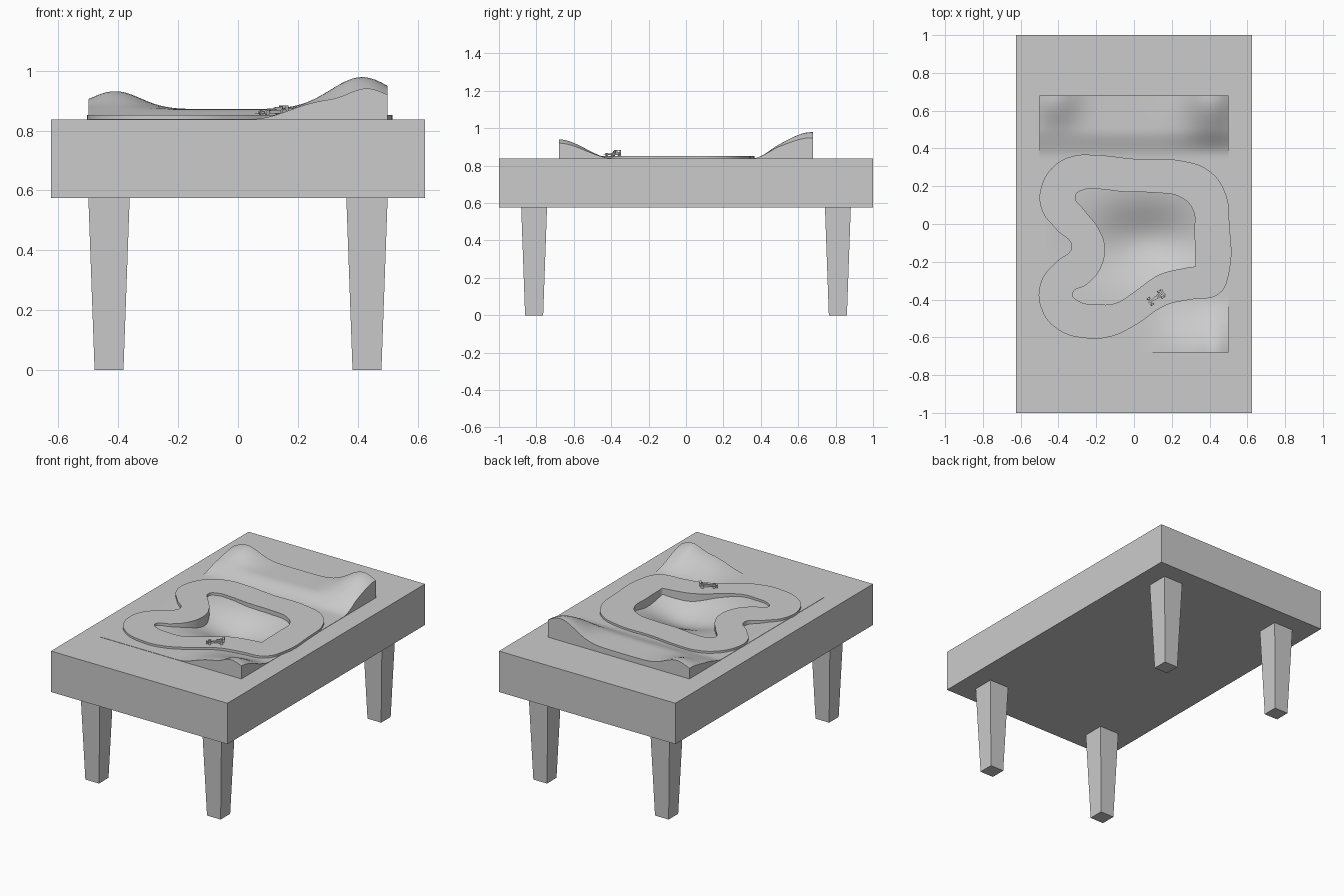
import bpy
import bmesh
from math import exp, radians
from mathutils import Matrix, Vector

cube = bpy.data.objects.get("Cube")
if cube:
    bpy.data.objects.remove(cube, do_unlink=True)

TABLE_TOP = 0.837
TRACK_TOP = 0.852
HALF_X, HALF_Y = 0.5, 0.68

grey = bpy.data.materials.new("plain_grey")
grey.use_nodes = True
grey.diffuse_color = (0.6, 0.6, 0.6, 1)
grey.node_tree.nodes["Principled BSDF"].inputs["Base Color"].default_value = (0.6, 0.6, 0.6, 1)


def finish(name, bm, matrix=None):
    """Turn a bmesh into a named object."""
    bmesh.ops.recalc_face_normals(bm, faces=bm.faces)
    mesh = bpy.data.meshes.new(name)
    bm.to_mesh(mesh)
    bm.free()
    obj = bpy.data.objects.new(name, mesh)
    bpy.context.collection.objects.link(obj)
    mesh.materials.append(grey)
    if matrix:
        obj.matrix_world = matrix
    return obj


def select_only(obj):
    bpy.ops.object.select_all(action="DESELECT")
    obj.select_set(True)
    bpy.context.view_layer.objects.active = obj


def smooth(obj):
    select_only(obj)
    bpy.ops.object.shade_smooth_by_angle(angle=radians(40))


def box(name, center, size, matrix=None, taper=(1, 1), axis=2):
    """Box whose low end along the axis is scaled by taper."""
    bm = bmesh.new()
    bmesh.ops.create_cube(bm, size=1)
    others = [i for i in range(3) if i != axis]
    for v in bm.verts:
        if v.co[axis] < 0:
            for i, t in zip(others, taper):
                v.co[i] *= t
        v.co = Vector(center) + v.co * Vector(size)
    return finish(name, bm, matrix)


def step(low, high, value):
    t = min(max((value - low) / (high - low), 0), 1)
    return t * t * (3 - 2 * t)


def bump(value, center, width):
    return exp(-((value - center) / width) ** 2 / 2)


# Table slab, with an opening in its top for the landscape
bm = bmesh.new()
bmesh.ops.create_cube(bm, size=1)
for v in bm.verts:
    v.co = Vector((v.co.x * 1.25, v.co.y * 2, TABLE_TOP if v.co.z > 0 else 0.575))
bm.normal_update()
top = max(bm.faces, key=lambda f: f.calc_center_median().z)
bmesh.ops.inset_individual(bm, faces=[top], thickness=0.1)
for v in top.verts:
    v.co.x = HALF_X if v.co.x > 0 else -HALF_X
    v.co.y = HALF_Y if v.co.y > 0 else -HALF_Y
bmesh.ops.delete(bm, geom=[top], context="FACES_ONLY")
finish("table_top", bm)

# Four tapered legs
for side, sx in (("left", 1), ("right", -1)):
    for end, sy in (("front", -1), ("back", 1)):
        box(f"{end}_{side}_leg", (sx * 0.431, sy * 0.812, 0.2875),
            (0.138, 0.138, 0.575), taper=(0.7, 0.7))


# Landscape: back ridge with two hills, front hill and central basin
def height(x, y):
    ridge = 0.033 * step(0.35, 0.5, y)
    right_hill = 0.06 * bump(x, -0.41, 0.083) * step(0.45, 0.67, y)
    left_hill = 0.107 * bump(x, 0.415, 0.105) * step(0.37, 0.67, y)
    front = (0.06 * step(0.05, 0.3, x) + 0.042 * bump(x, 0.43, 0.06)) * step(0.39, 0.68, -y)
    basin = 0.1 * bump(x, 0.07, 0.2) * bump(y, -0.09, 0.13)
    # the basin fades out towards the rim
    basin *= step(0, 0.12, HALF_X - abs(x))
    return 0.839 + ridge + left_hill + right_hill + front - basin


bm = bmesh.new()
bmesh.ops.create_grid(bm, x_segments=50, y_segments=68, size=1)
for v in bm.verts:
    x, y = v.co.x * HALF_X, v.co.y * HALF_Y
    v.co = (x, y, height(x, y))
rim = [e for e in bm.edges if e.is_boundary]
skirt = bmesh.ops.extrude_edge_only(bm, edges=rim)["geom"]
for v in skirt:
    if isinstance(v, bmesh.types.BMVert):
        v.co.z = 0.79
smooth(finish("landscape", bm))

# Race track: flat closed loop between two smooth outlines
outer = [(-.2, .365), (0, .345), (.25, .335), (.4, .28), (.485, .16), (.505, 0),
         (.505, -.25), (.45, -.37), (.3, -.4), (.17, -.43), (0, -.54),
         (-.12, -.595), (-.25, -.605), (-.4, -.56), (-.49, -.45), (-.49, -.3),
         (-.41, -.2), (-.33, -.12), (-.41, -.03), (-.49, .08), (-.49, .2),
         (-.42, .31), (-.32, .36)]
inner = [(-.31, .15), (-.27, .18), (-.2, .185), (-.05, .17), (.12, .165),
         (.24, .145), (.31, .08), (.32, -.05), (.325, -.225), (.26, -.235),
         (.13, -.27), (0, -.36), (-.1, -.42), (-.2, -.425), (-.29, -.41),
         (-.325, -.37), (-.25, -.32), (-.18, -.24), (-.155, -.12),
         (-.19, -.02), (-.26, .07)]
curve = bpy.data.curves.new("race_track", "CURVE")
curve.dimensions = "2D"
curve.fill_mode = "BOTH"
curve.extrude = 0.035
curve.resolution_u = 6
for outline in (outer, inner):
    spline = curve.splines.new("BEZIER")
    spline.bezier_points.add(len(outline) - 1)
    spline.use_cyclic_u = True
    for point, (x, y) in zip(spline.bezier_points, outline):
        point.co = (x, y, 0)
        sharp = (x, y) == (.325, -.225)
        point.handle_left_type = point.handle_right_type = "VECTOR" if sharp else "AUTO"
curve.materials.append(grey)
track = bpy.data.objects.new("race_track", curve)
track.location.z = TRACK_TOP - curve.extrude
bpy.context.collection.objects.link(track)
select_only(track)
bpy.ops.object.convert(target="MESH")

# Small open-wheel race car, nose towards its own -x
place = Matrix.Translation((0.112, -0.393, TRACK_TOP)) @ Matrix.Rotation(radians(34), 4, "Z")
box("car_body", (0.017, 0, 0.011), (0.055, 0.024, 0.014), place, (0.6, 0.7), 0)
box("car_nose", (-0.029, 0, 0.009), (0.04, 0.013, 0.009), place, (0.5, 0.6), 0)
box("car_engine_cover", (0.025, 0, 0.022), (0.03, 0.01, 0.012), place, (0.7, 0.6), 0)
box("car_front_wing", (-0.048, 0, 0.006), (0.01, 0.042, 0.003), place)
box("car_rear_wing", (0.05, 0, 0.03), (0.012, 0.036, 0.004), place)
for side, sy in (("left", -1), ("right", 1)):
    box(f"car_{side}_wing_plate", (0.05, sy * 0.017, 0.023), (0.014, 0.002, 0.018), place)
    for end, x, radius in (("front", -0.03, 0.008), ("rear", 0.038, 0.01)):
        bm = bmesh.new()
        bmesh.ops.create_cone(bm, cap_ends=True, segments=16, radius1=radius,
                              radius2=radius, depth=0.01,
                              matrix=Matrix.Rotation(radians(90), 4, "X"))
        spot = place @ Matrix.Translation((x, sy * 0.018, radius))
        smooth(finish(f"car_{end}_{side}_wheel", bm, spot))
for end, x, z in (("front", -0.03, 0.008), ("rear", 0.038, 0.01)):
    box(f"car_{end}_axle", (x, 0, z), (0.003, 0.034, 0.003), place)
